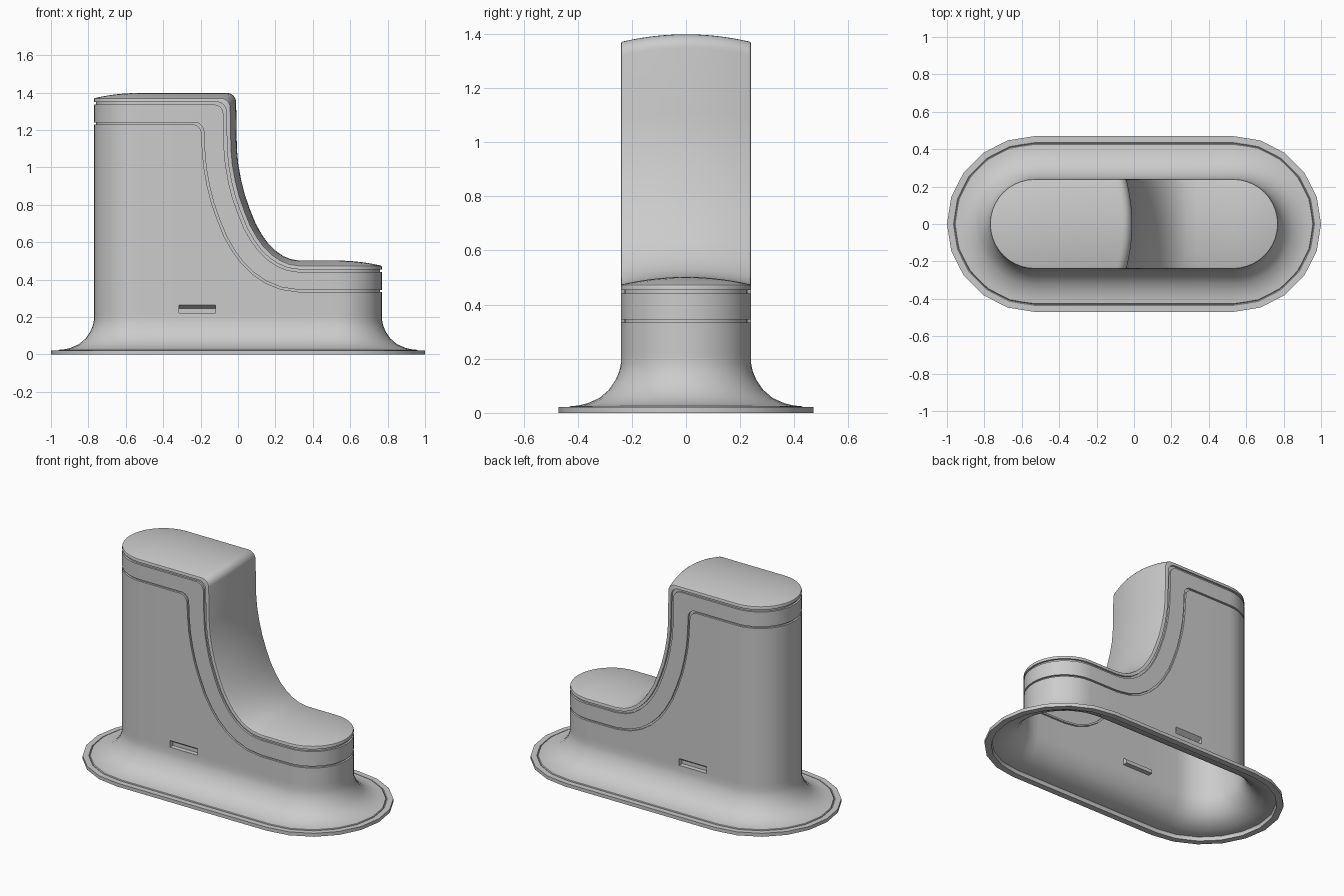
import bpy, bmesh
from math import sin, cos, pi, radians, hypot

if "Cube" in bpy.data.objects:
    bpy.data.objects.remove(bpy.data.objects["Cube"])

R, CX = 0.24, 0.53          # end radius and centre of the round-ended plan
TOP, LOW = 1.398, 0.502     # crown heights of the tall and low ends
CROWN, EDGE = 0.027, 0.006

# Stations along the stepped side profile: (x, z, shift x, shift z, end angle, odd flag)
ARC = [radians(9 * k) for k in range(11)]
stations = [(-CX, TOP, 0, 1, (-cos(a), sin(a)), k % 2) for k, a in enumerate(ARC)]
for k in range(7):
    a = radians(90 - 15 * k)
    stations.append((-0.06 + 0.05 * cos(a), TOP - 0.05 + 0.05 * sin(a), 1.1, 1, None, 0))
slope = [(-.006, 1.1), (.001, 1.02), (.016, .936), (.036, .855), (.064, .775), (.094, .7),
         (.128, .64), (.16, .595), (.2, .555), (.24, .527), (.28, .51), (.33, LOW)]
ext = [(-.01, 1.348)] + slope + [(.53, LOW)]
for p, q, r in zip(ext, ext[1:], ext[2:]):
    tx, tz = r[0] - p[0], r[1] - p[1]
    l = hypot(tx, tz)
    nx, nz = (-tz / l, tx / l) if q[0] < .33 else (0, 1)
    stations.append((q[0], q[1], 1.1 * nx, nz, None, 0))
stations += [(CX, LOW, 0, 1, (cos(a), sin(a)), k % 2) for k, a in reversed(list(enumerate(ARC)))]


def point(s, o, d, side, z=None):
    """Wall point: o = distance below the crown profile, d = outward offset."""
    x, zz, dx, dz, n, odd = s
    rad = R + d
    if n:
        if odd and d > 0:
            rad *= 1 - (1 - cos(radians(9))) * d / .23
        px, py = x + n[0] * rad, n[1] * rad
    else:
        px, py = x - dx * o, rad
    return (px, side * py, zz - dz * o if z is None else z)


def loop(o, d, z=None):
    return ([point(s, o, d, -1, z) for s in stations] +
            [point(s, o, d, 1, z) for s in stations[-2:0:-1]])


def bridge(bm, loops):
    rows = [[bm.verts.new(p) for p in l] for l in loops]
    for a, b in zip(rows, rows[1:]):
        for i in range(len(a)):
            j = (i + 1) % len(a)
            bm.faces.new((a[i], a[j], b[j], b[i]))


def finish(bm, name):
    bmesh.ops.remove_doubles(bm, verts=bm.verts, dist=1e-5)
    bmesh.ops.recalc_face_normals(bm, faces=bm.faces)
    me = bpy.data.meshes.new(name)
    bm.to_mesh(me)
    bm.free()
    ob = bpy.data.objects.new(name, me)
    bpy.context.collection.objects.link(ob)
    bpy.ops.object.select_all(action='DESELECT')
    ob.select_set(True)
    bpy.context.view_layer.objects.active = ob
    bpy.ops.object.shade_smooth_by_angle(angle=radians(35))
    return ob


# Body: flange, concave flare, stepped wall and lower groove; open underneath
bm = bmesh.new()
G = .168
flare = [(.19, .024), (.19, 0), (.23, 0), (.23, .022), (.195, .022), (.19, .018), (.186, .025),
         (.16, .027), (.125, .035), (.08, .055), (.045, .085), (.02, .122), (.006, .155), (0, .185)]
bridge(bm, [loop(G, d, z) for d, z in flare] +
       [loop(G, 0), loop(G, -.012), loop(.157, -.012)])

# Slot pockets in both long sides
X0, X1, Z0, Z1 = -.315, -.12, .222, .265
for co, no in (((X0, 0, 0), (1, 0, 0)), ((X1, 0, 0), (1, 0, 0)),
               ((0, 0, Z0), (0, 0, 1)), ((0, 0, Z1), (0, 0, 1))):
    bmesh.ops.bisect_plane(bm, geom=bm.verts[:] + bm.edges[:] + bm.faces[:],
                           plane_co=co, plane_no=no, dist=1e-5)
for side in (-1, 1):
    region = []
    for f in bm.faces:
        c = f.calc_center_median()
        if X0 < c.x < X1 and Z0 < c.z < Z1 and c.y * side > .2:
            region.append(f)
    res = bmesh.ops.extrude_face_region(bm, geom=region)
    for v in res['geom']:
        if isinstance(v, bmesh.types.BMVert):
            v.co.y -= side * .03
            if v.co.z > Z1 - .001:
                v.co.z -= .02
    old = [f for f in region if f.is_valid]
    if old:
        bmesh.ops.delete(bm, geom=old, context='FACES_ONLY')
finish(bm, "body_shell")

# Trim band following the step, with the upper groove
bm = bmesh.new()
bridge(bm, [loop(.157, -.012), loop(.157, 0), loop(.062, 0), loop(.062, -.012), loop(.048, -.012)])
finish(bm, "trim_band")

# Crowned top cap with a small rounded edge
bm = bmesh.new()
bridge(bm, [loop(.048, -.012), loop(.048, 0), loop(.034, 0), loop(.029, -.002), loop(CROWN, -EDGE)])
M = 16
rows = []
for s in stations:
    row = []
    for j in range(M + 1):
        t = -cos(pi * j / M)
        x, y, _ = point(s, CROWN, -EDGE, 1)
        y *= t
        r = hypot(max(abs(x) - CX, 0), y) / (R - EDGE)
        o = CROWN - CROWN * max(0, 1 - r * r)
        px, _, pz = point(s, o, -EDGE, 1)
        row.append(bm.verts.new((px, y, pz)))
    rows.append(row)
for a, b in zip(rows, rows[1:]):
    for j in range(M):
        bm.faces.new((a[j], b[j], b[j + 1], a[j + 1]))
finish(bm, "top_cap")
